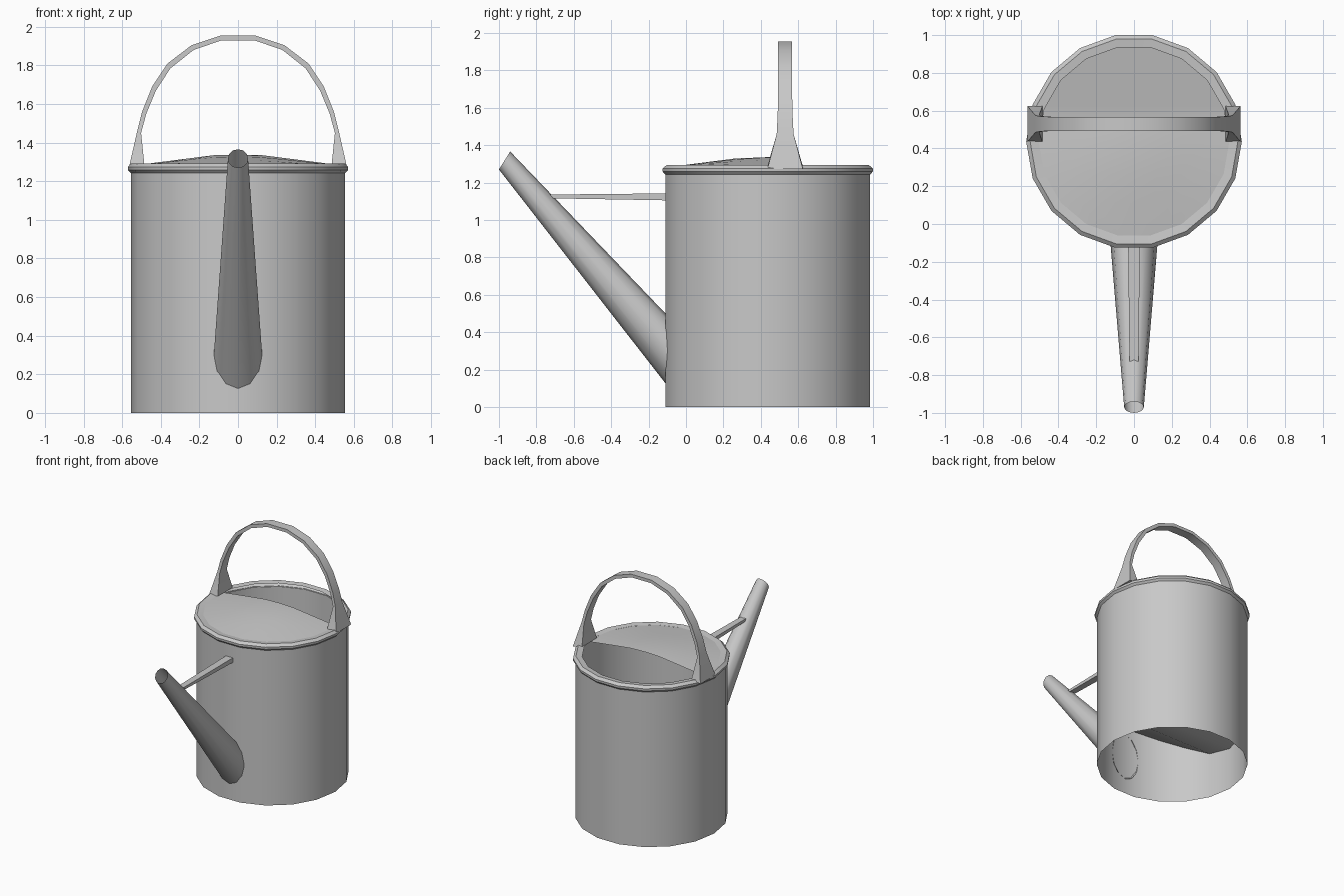
import bpy
from math import sin, cos, pi, radians, sqrt, hypot

cube = bpy.data.objects.get("Cube")
if cube:
    bpy.data.objects.remove(cube, do_unlink=True)

CY = 0.437      # y of the body axis
SIDES = 18

metal = bpy.data.materials.new("grey_metal")
metal.use_nodes = True
metal.diffuse_color = (0.58, 0.58, 0.58, 1)
metal.node_tree.nodes["Principled BSDF"].inputs["Base Color"].default_value = metal.diffuse_color


def make(name, verts, faces, angle=32):
    mesh = bpy.data.meshes.new(name)
    mesh.from_pydata(verts, [], faces)
    mesh.materials.append(metal)
    obj = bpy.data.objects.new(name, mesh)
    bpy.context.collection.objects.link(obj)
    bpy.ops.object.select_all(action='DESELECT')
    obj.select_set(True)
    bpy.context.view_layer.objects.active = obj
    bpy.ops.object.shade_smooth_by_angle(angle=radians(angle))
    return obj


def loft(name, rings, cap=False, angle=32):
    """Skin a list of equal closed rings."""
    n = len(rings[0])
    verts = [v for ring in rings for v in ring]
    faces = [(i * n + j, i * n + (j + 1) % n, (i + 1) * n + (j + 1) % n, (i + 1) * n + j)
             for i in range(len(rings) - 1) for j in range(n)]
    if cap:
        faces += [tuple(reversed(range(n))), tuple(range(len(verts) - n, len(verts)))]
    return make(name, verts, faces, angle)


def revolve(name, profile):
    turn = [2 * pi * k / SIDES for k in range(SIDES)]
    return loft(name, [[(r * cos(a), CY + r * sin(a), z) for a in turn] for r, z in profile])


def sheet(name, radius, rows, height, cols=8):
    """Disc, or part of one, built in rows along y; height(x, y) shapes it."""
    verts = []
    for y in rows:
        w = sqrt(max(0, radius ** 2 - y ** 2))
        for k in range(cols + 1):
            x = w * (2 * k / cols - 1)
            verts.append((x, CY + y, height(x, y)))
    n = cols + 1
    faces = [(i * n + j, i * n + j + 1, (i + 1) * n + j + 1, (i + 1) * n + j)
             for i in range(len(rows) - 1) for j in range(cols)]
    return make(name, verts, faces, 25)


def row_positions(radius):
    return [radius * sin(radians(a)) for a in range(-80, 81, 20)]


# Body wall and rolled rim
revolve("body", [(0.555, 0), (0.555, 1.245)])
revolve("rim", [(0.553, 1.24), (0.57, 1.258), (0.571, 1.275), (0.55, 1.293), (0.505, 1.288)])

# Half lid, a shallow cone that flattens near the middle
lid_r = 0.508
sheet("half_lid", lid_r, [y for y in row_positions(lid_r) if y < 0.05] + [0.08],
      lambda x, y: 1.286 + min(0.05, 0.065 * max(0, 1 - hypot(x, y) / lid_r)))

# Folded inner floor
floor_r = 0.553
sheet("inner_floor", floor_r, row_positions(floor_r),
      lambda x, y: 0.32 + (0.52 * (-0.1 - y) if y < -0.1 else 0.2 * (y + 0.1)))

# Tapered spout, open at the tip
turn = [2 * pi * k / 12 for k in range(12)]
base = [(0.125 * cos(a), -0.1, 0.302 + 0.188 * sin(a)) for a in turn]
tip = [(0.052 * cos(a), -0.97 + 0.03 * sin(a), 1.318 + 0.048 * sin(a)) for a in turn]
loft("spout", [base, tip], angle=40)

# Brace between spout and body
loft("spout_brace", [[(-w, y, lo), (w, y, lo), (w, y, hi), (-w, y, hi)]
                     for y, w, lo, hi in ((-0.1, 0.031, 1.105, 1.142),
                                          (-0.73, 0.024, 1.116, 1.136))], cap=True)

# Arched carrying handle: outer x, outer z, inner x, inner z, half width
half = [(0.565, 1.272, 0.485, 1.286, 0.095),
        (0.522, 1.46, 0.502, 1.45, 0.045),
        (0.497, 1.56, 0.475, 1.55, 0.040),
        (0.445, 1.69, 0.425, 1.67, 0.037),
        (0.365, 1.81, 0.350, 1.785, 0.037),
        (0.240, 1.905, 0.230, 1.88, 0.037),
        (0.090, 1.955, 0.085, 1.93, 0.037)]
path = half + [(-xo, zo, -xi, zi, w) for xo, zo, xi, zi, w in reversed(half)]
HY = 0.53
loft("handle", [[(xo, HY - w, zo), (xi, HY - w, zi), (xi, HY + w, zi), (xo, HY + w, zo)]
                for xo, zo, xi, zi, w in path], cap=True, angle=30)
